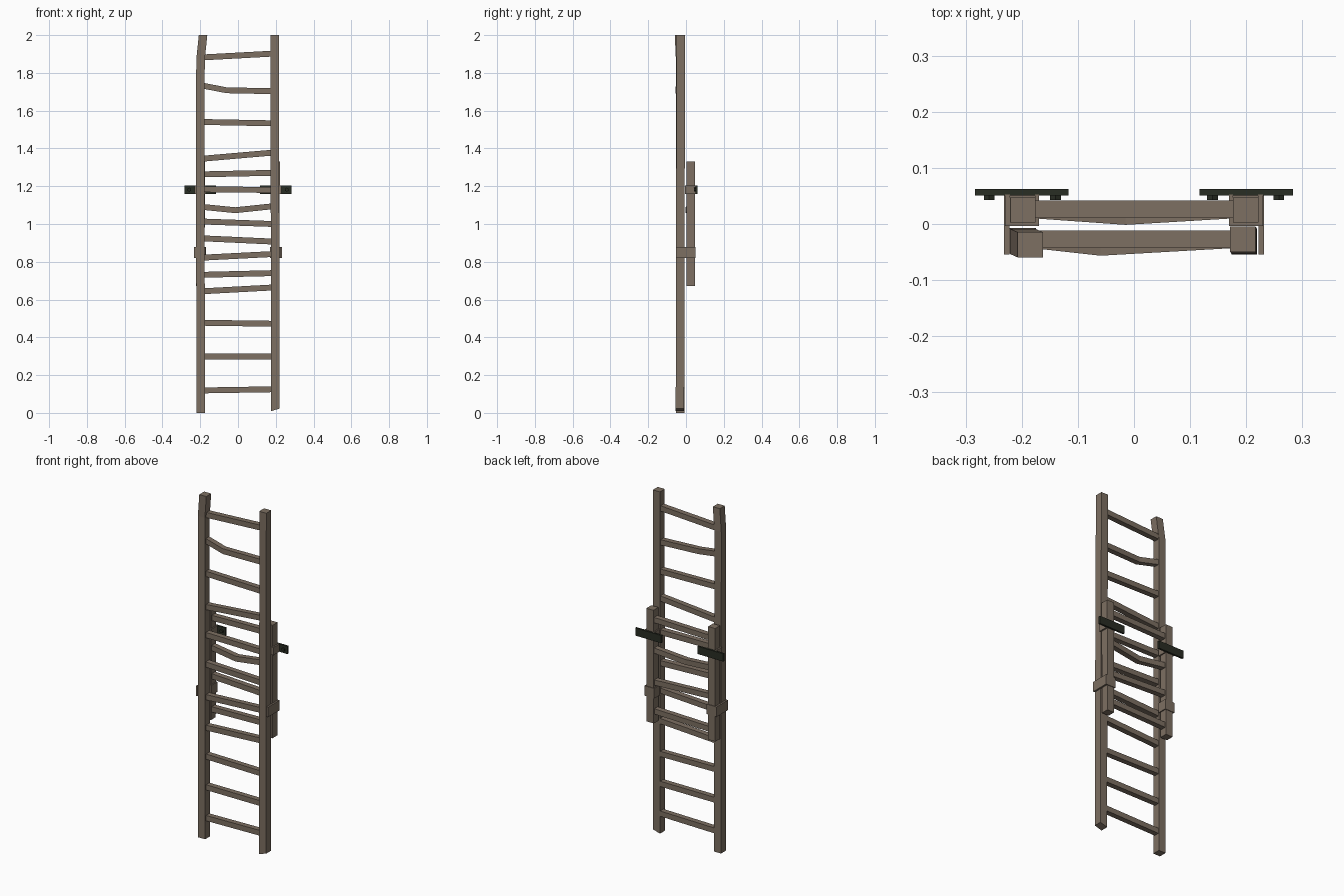
import bpy, bmesh, math
from mathutils import Vector, Matrix

if "Cube" in bpy.data.objects:
    bpy.data.objects.remove(bpy.data.objects["Cube"])


def material(name, col):
    m = bpy.data.materials.new(name)
    m.diffuse_color = (*col, 1)
    m.use_nodes = True
    m.node_tree.nodes["Principled BSDF"].inputs["Base Color"].default_value = m.diffuse_color
    return m


WOOD = material("weathered wood", (0.205, 0.16, 0.122))
METAL = material("dark metal", (0.022, 0.026, 0.017))


def finish(name, bm, mat):
    bmesh.ops.recalc_face_normals(bm, faces=bm.faces)
    me = bpy.data.meshes.new(name)
    bm.to_mesh(me)
    bm.free()
    me.materials.append(mat)
    ob = bpy.data.objects.new(name, me)
    bpy.context.collection.objects.link(ob)
    return ob


def box(name, x0, x1, y0, y1, z0, z1, mat):
    bm = bmesh.new()
    m = Matrix.LocRotScale(Vector((x0 + x1, y0 + y1, z0 + z1)) / 2, None,
                           Vector((abs(x1 - x0), abs(y1 - y0), abs(z1 - z0))))
    bmesh.ops.create_cube(bm, size=1, matrix=m)
    return finish(name, bm, mat)


def beam(name, path, u, v, mat=WOOD):
    """Square bar through the path points; u, v are the half-size cross axes."""
    bm = bmesh.new()
    u, v = Vector(u), Vector(v)
    rings = [[bm.verts.new(Vector(p) + a * u + b * v)
              for a, b in ((-1, -1), (1, -1), (1, 1), (-1, 1))] for p in path]
    for r, s in zip(rings, rings[1:]):
        for i in range(4):
            bm.faces.new((r[i], r[(i + 1) % 4], s[(i + 1) % 4], s[i]))
    bm.faces.new(rings[0])
    bm.faces.new(rings[-1])
    return finish(name, bm, mat)


def rail(name, path):
    return beam(name, path, (0.0225, 0, 0), (0, 0.0225, 0))


def rungs(name, y, rows):
    for zl, zr, bend in rows:
        path = [(-0.185, y, zl), (0.185, y, zr)]
        if bend:
            path.insert(1, bend)
        beam(name, path, (0, 0.0155, 0), (0, 0, 0.0155))


# long front ladder: bent left rail top, slightly cut right rail foot
rail("front_rail_left", [(-0.1975, -0.03, 0), (-0.199, -0.03, 1.0),
                         (-0.1985, -0.031, 1.87), (-0.185, -0.037, 2.0)])
right = rail("front_rail_right", [(0.197, -0.032, 0.016), (0.196, -0.03, 1.0),
                                  (0.194, -0.027, 2.0)])
for vert in right.data.vertices:
    if vert.co.z < 0.1:
        vert.co.z += 0.3 * (vert.co.x - 0.197)
rungs("front_rung", -0.027, [
    (0.119, 0.125, None), (0.298, 0.298, None), (0.477, 0.472, None),
    (0.644, 0.664, None), (0.822, 0.841, None), (1.013, 1.0, None),
    (1.184, 1.18, None), (1.346, 1.378, None), (1.54, 1.533, None),
    (1.732, 1.703, (-0.06, -0.041, 1.708)), (1.882, 1.902, None)])

# short rear ladder
rail("rear_rail_left", [(-0.199, 0.025, 0.672), (-0.198, 0.025, 1.33)])
rail("rear_rail_right", [(0.197, 0.025, 0.672), (0.199, 0.025, 1.33)])
rungs("rear_rung", 0.026, [
    (0.731, 0.74, None), (0.924, 0.907, None),
    (1.09, 1.094, (-0.015, 0.014, 1.073)), (1.263, 1.271, None)])

for s in (-1, 1):
    # wooden clamp joining the ladders, open at the front
    box("clamp_outer", s * 0.222, s * 0.232, -0.054, 0.049, 0.82, 0.878, WOOD)
    box("clamp_inner", s * 0.169, s * 0.175, -0.003, 0.049, 0.82, 0.878, WOOD)
    box("clamp_back", s * 0.169, s * 0.232, 0.046, 0.051, 0.82, 0.878, WOOD)
    # strap round the rear rail
    box("strap_outer", s * 0.221, s * 0.230, -0.004, 0.053, 1.16, 1.205, WOOD)
    box("strap_inner", s * 0.169, s * 0.176, -0.004, 0.053, 1.16, 1.205, WOOD)
    box("strap_front", s * 0.169, s * 0.230, -0.004, 0.003, 1.16, 1.205, WOOD)
    # wall plate and hexagonal bolts
    box("wall_plate", s * 0.117, s * 0.283, 0.051, 0.062, 1.16, 1.205, METAL)
    for x in (0.14, 0.258):
        bm = bmesh.new()
        m = Matrix.Translation((s * x, 0.0475, 1.182)) @ Matrix.Rotation(math.pi / 2, 4, 'X')
        bmesh.ops.create_cone(bm, cap_ends=True, segments=6, radius1=0.011,
                              radius2=0.011, depth=0.009, matrix=m)
        finish("plate_bolt", bm, METAL)
